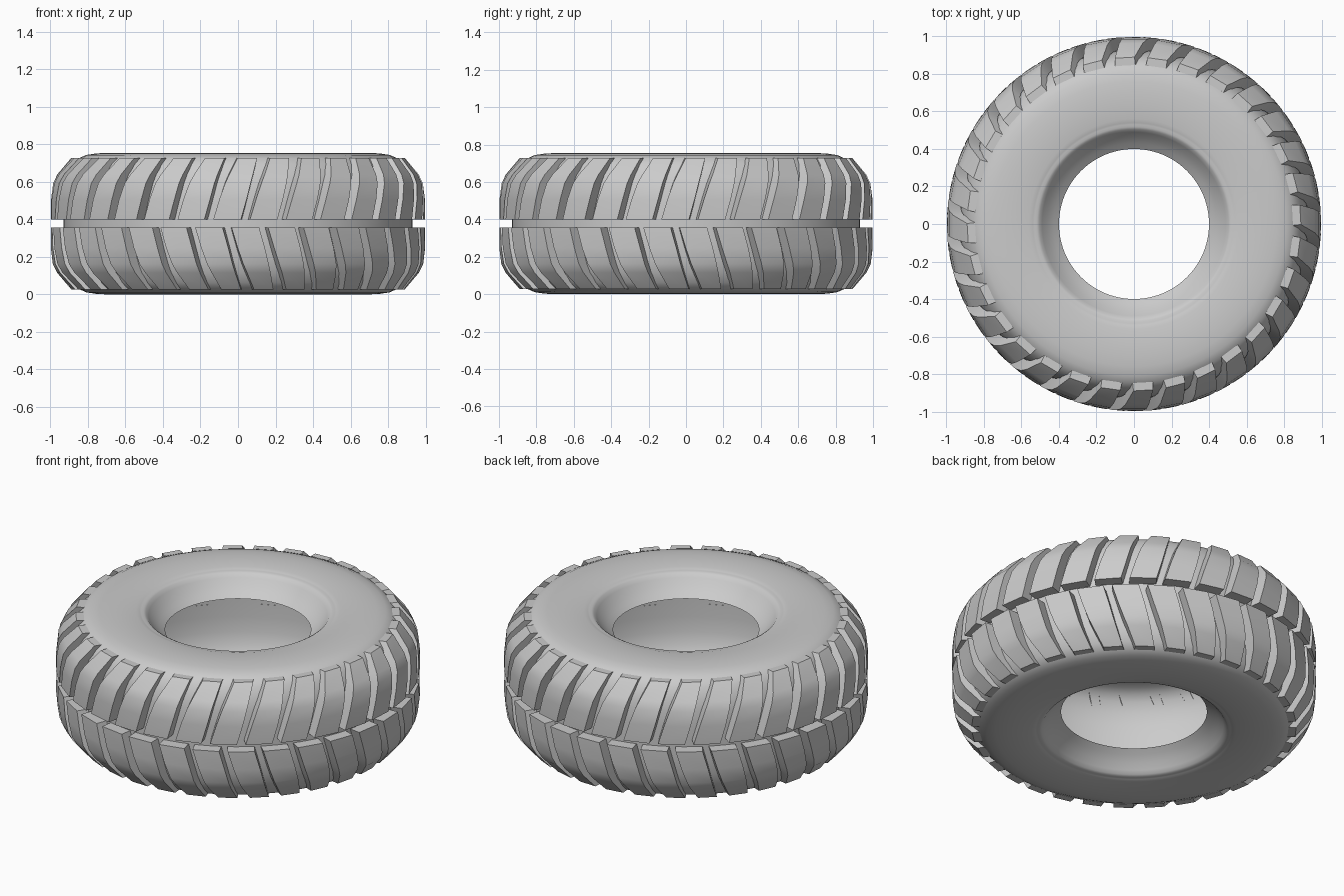
import bpy, bmesh
from math import sin, cos, pi

if "Cube" in bpy.data.objects:
    bpy.data.objects.remove(bpy.data.objects["Cube"])

ZC = 0.3775      # mid-plane height
SEG = 96
LUGS = 32


def polar(r, a, z):
    return (r * cos(a), r * sin(a), z)


def finish(bm, name, angle):
    bmesh.ops.recalc_face_normals(bm, faces=bm.faces)
    me = bpy.data.meshes.new(name)
    bm.to_mesh(me)
    bm.free()
    ob = bpy.data.objects.new(name, me)
    bpy.context.collection.objects.link(ob)
    bpy.ops.object.select_all(action='DESELECT')
    ob.select_set(True)
    bpy.context.view_layer.objects.active = ob
    bpy.ops.object.shade_smooth_by_angle(angle=angle)
    return ob


# Hollow tyre carcass: half profile (radius, height above mid-plane), mirrored
# and spun; the profile stays open between the two bead edges
half = [(0.40, 0.255), (0.43, 0.278), (0.465, 0.31), (0.49, 0.342), (0.505, 0.36),
        (0.518, 0.367), (0.53, 0.367), (0.54, 0.37), (0.56, 0.3755), (0.70, 0.3775),
        (0.76, 0.374), (0.81, 0.366), (0.85, 0.348), (0.88, 0.315), (0.908, 0.26),
        (0.925, 0.19), (0.93, 0.10)]
profile = half + [(r, -h) for r, h in reversed(half)]
bm = bmesh.new()
rings = [[bm.verts.new(polar(r, 2 * pi * i / SEG, ZC + h)) for r, h in profile]
         for i in range(SEG)]
for i in range(SEG):
    a, b = rings[i], rings[(i + 1) % SEG]
    for j in range(len(profile) - 1):
        bm.faces.new((a[j], b[j], b[j + 1], a[j + 1]))
finish(bm, "tyre_carcass", 0.8)

# Lug stations: outer radius, base radius, height, lean angle, top width, base width
stations = [(0.998, 0.931, 0.021, 0.0, 0.148, 0.160),
            (0.998, 0.931, 0.13, 0.032, 0.146, 0.158),
            (0.988, 0.923, 0.215, 0.058, 0.138, 0.152),
            (0.965, 0.911, 0.262, 0.076, 0.131, 0.145),
            (0.89, 0.848, 0.350, 0.115, 0.118, 0.130)]


def tread_row(name, side, offset):
    bm = bmesh.new()
    for i in range(LUGS):
        a0 = offset + 2 * pi * i / LUGS
        loops = []
        for ro, rb, h, lean, wt, wb in stations:
            a, z = a0 + lean, ZC + side * h
            loops.append([bm.verts.new(p) for p in (
                polar(rb, a - wb / 2, z), polar(ro, a - wt / 2, z),
                polar(ro, a + wt / 2, z), polar(rb, a + wb / 2, z))])
        # Side and outer faces only: the base sits on the carcass
        for p, q in zip(loops, loops[1:]):
            for j in range(3):
                bm.faces.new((p[j], p[j + 1], q[j + 1], q[j]))
        bm.faces.new(loops[0])
        bm.faces.new(loops[-1])
    finish(bm, name, 0.7)


# Two staggered rows of slanted lugs
start = -pi / 2 - 0.255
tread_row("upper_tread_lugs", 1, start)
tread_row("lower_tread_lugs", -1, start + pi / LUGS)
